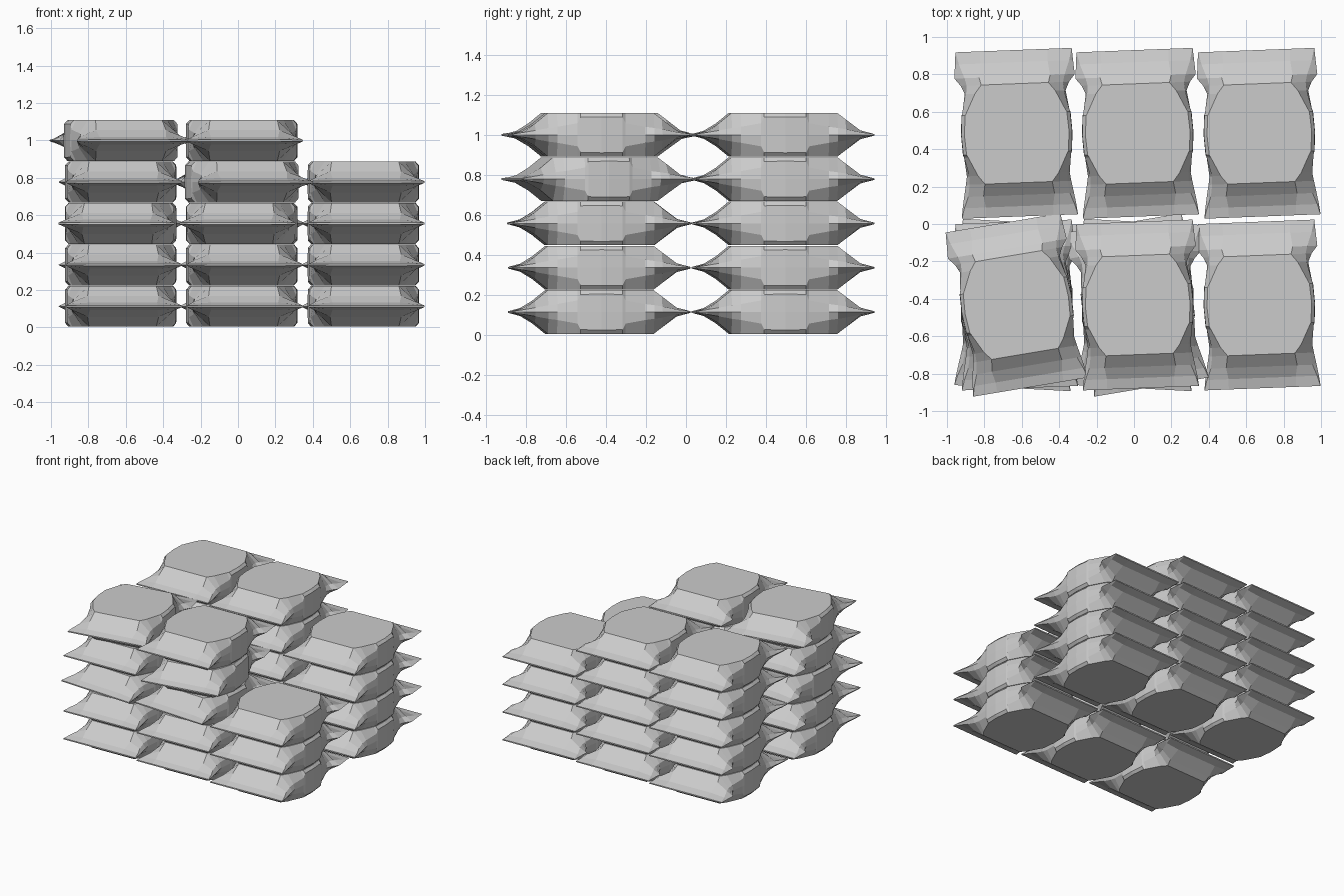
import bpy, bmesh, math

# Bag cross-sections along its length:
# y, half width at seam, wall half width, wall z, top half width, top z
SECTIONS = [
    (-0.445, 0.311, 0.310, 0.004, 0.18, 0.005),
    (-0.390, 0.304, 0.295, 0.012, 0.18, 0.020),
    (-0.330, 0.294, 0.272, 0.022, 0.19, 0.056),
    (-0.265, 0.282, 0.262, 0.034, 0.18, 0.109),
    (-0.220, 0.275, 0.262, 0.040, 0.215, 0.109),
    (-0.120, 0.286, 0.286, 0.058, 0.264, 0.109),
    (-0.105, 0.292, 0.290, 0.088, 0.272, 0.109),
    (0.000, 0.298, 0.297, 0.090, 0.280, 0.109),
    (0.105, 0.292, 0.290, 0.088, 0.272, 0.109),
    (0.120, 0.286, 0.286, 0.058, 0.264, 0.109),
    (0.220, 0.270, 0.262, 0.040, 0.215, 0.109),
    (0.265, 0.290, 0.258, 0.034, 0.18, 0.109),
    (0.305, 0.322, 0.268, 0.028, 0.19, 0.078),
    (0.380, 0.316, 0.295, 0.012, 0.18, 0.022),
    (0.445, 0.311, 0.310, 0.004, 0.18, 0.005),
]


def make_bag_mesh():
    bm = bmesh.new()
    rings = []
    for y, xm, xw, zw, xc, zc in SECTIONS:
        right = [(xc, -zc), (xw, -zw), (xm, 0), (xw, zw), (xc, zc)]
        outline = right + [(-x, z) for x, z in reversed(right)]
        rings.append([bm.verts.new((x, y, z)) for x, z in outline])
    n = len(rings[0])
    for a, b in zip(rings, rings[1:]):
        for i in range(n):
            j = (i + 1) % n
            bm.faces.new((a[i], a[j], b[j], b[i]))
    bm.faces.new(rings[0])
    bm.faces.new(rings[-1])
    bmesh.ops.recalc_face_normals(bm, faces=bm.faces)
    # merge the coplanar top and bottom panels
    bmesh.ops.dissolve_limit(bm, angle_limit=math.radians(0.5),
                             verts=bm.verts, edges=bm.edges)
    mesh = bpy.data.meshes.new("bag")
    bm.to_mesh(mesh)
    bm.free()
    return mesh


bag_mesh = make_bag_mesh()

# Stacks: name, x, y, number of layers
STACKS = [
    ("back_left", -0.627, 0.485, 5),
    ("back_middle", 0.020, 0.485, 5),
    ("back_right", 0.670, 0.485, 4),
    ("front_left", -0.627, -0.433, 5),
    ("front_middle", 0.020, -0.433, 5),
    ("front_right", 0.670, -0.433, 3),
]

# Bags lying noticeably askew, in degrees
TURNED = {
    ("front_left", 4): 9.5,
    ("front_middle", 3): 9.5,
    ("front_left", 2): -3,
    ("front_middle", 2): -3,
}

for name, x, y, layers in STACKS:
    for k in range(layers):
        bag = bpy.data.objects.new(f"bag_{name}_{k + 1}", bag_mesh)
        bag.location = (x, y, 0.113 + 0.2215 * k)
        bag.rotation_euler.z = math.radians(TURNED.get((name, k), 2.2))
        bpy.context.collection.objects.link(bag)
